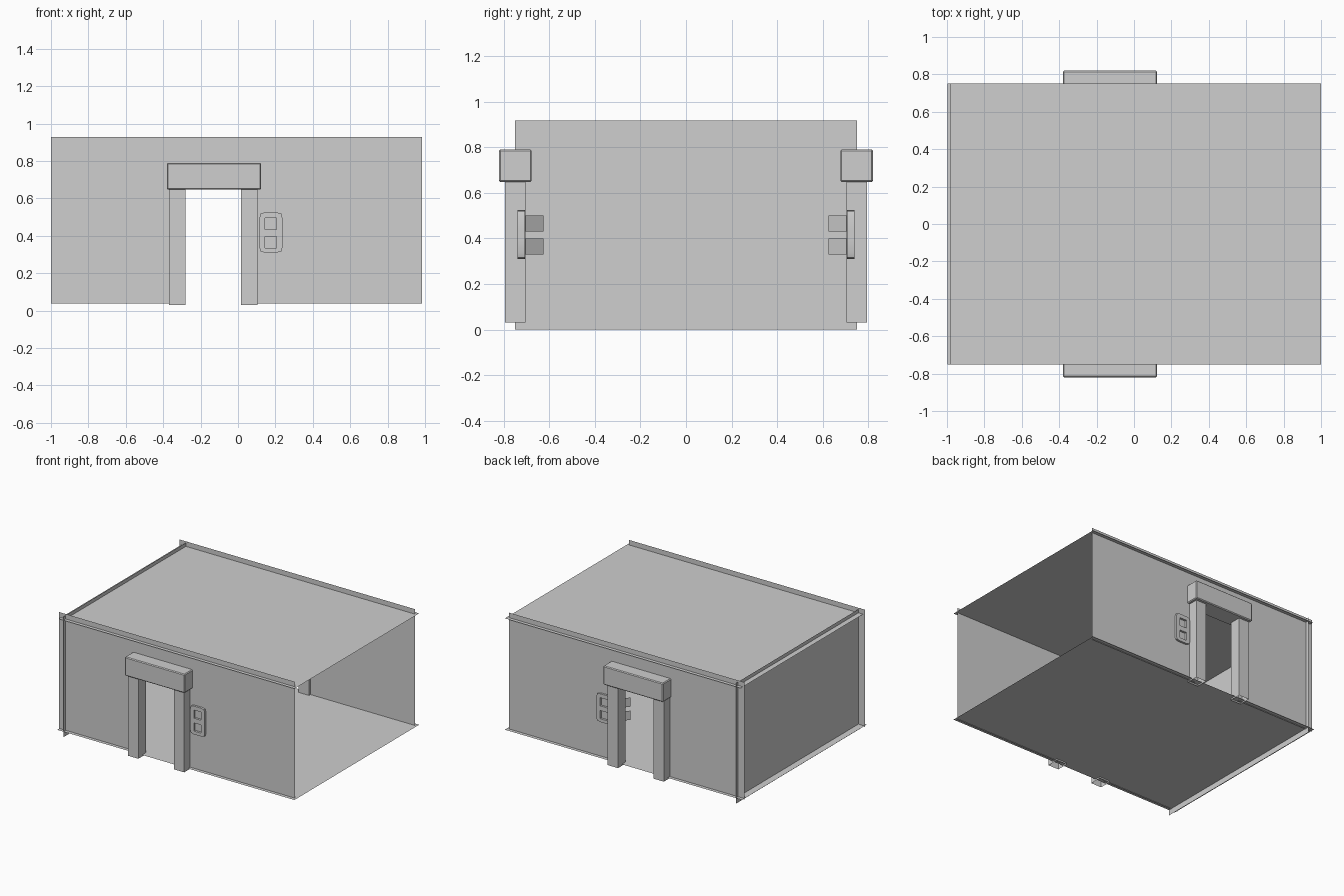
import bpy, bmesh

cube = bpy.data.objects.get("Cube")
if cube:
    bpy.data.objects.remove(cube, do_unlink=True)

grey = bpy.data.materials.new("plain_grey")
grey.use_nodes = True
colour = (0.62, 0.62, 0.62, 1)
grey.diffuse_color = colour
grey.node_tree.nodes["Principled BSDF"].inputs["Base Color"].default_value = colour


def finish(name, bm):
    mesh = bpy.data.meshes.new(name)
    bm.to_mesh(mesh)
    bm.free()
    mesh.materials.append(grey)
    obj = bpy.data.objects.new(name, mesh)
    bpy.context.scene.collection.objects.link(obj)
    return obj


def sheet(name, points, flip=False):
    """A single flat polygon."""
    bm = bmesh.new()
    face = bm.faces.new([bm.verts.new(p) for p in points])
    if flip:
        face.normal_flip()
    return finish(name, bm)


def side_box(name, side, x, y, z, bevel=0.0, open_ends=False):
    """A box mirrored to the front or back, optionally open top and bottom."""
    spans = (x, sorted((side * y[0], side * y[1])), z)
    bm = bmesh.new()
    bmesh.ops.create_cube(bm, size=1)
    for v in bm.verts:
        for i, (low, high) in enumerate(spans):
            v.co[i] = low if v.co[i] < 0 else high
    bm.normal_update()
    if bevel:
        bmesh.ops.bevel(bm, geom=bm.edges[:], offset=bevel, segments=1,
                        affect='EDGES')
    if open_ends:
        ends = [f for f in bm.faces if abs(f.normal.z) > 0.9]
        bmesh.ops.delete(bm, geom=ends, context='FACES_ONLY')
    return finish(name, bm)


def button_plate(name, side, y_in, y_out):
    """A plate with two square windows, cut from a grid of cells."""
    xs = (0.115, 0.145, 0.207, 0.237)
    zs = (0.31, 0.335, 0.397, 0.433, 0.495, 0.525)
    bm = bmesh.new()
    grid = [[bm.verts.new((x, side * y_in, z)) for z in zs] for x in xs]
    # Clip the outer corners
    for i, sx in ((0, 1), (-1, -1)):
        for j, sz in ((0, 1), (-1, -1)):
            grid[i][j].co.x += sx * 0.006
            grid[i][j].co.z += sz * 0.006
    cells = []
    for i in range(len(xs) - 1):
        for j in range(len(zs) - 1):
            if i != 1 or j % 2 == 0:
                cells.append(bm.faces.new((grid[i][j], grid[i + 1][j],
                                           grid[i + 1][j + 1], grid[i][j + 1])))
    extruded = bmesh.ops.extrude_face_region(bm, geom=cells, use_keep_orig=True)
    for item in extruded["geom"]:
        if isinstance(item, bmesh.types.BMVert):
            item.co.y = side * y_out
    bmesh.ops.recalc_face_normals(bm, faces=bm.faces[:])
    obj = finish(name, bm)
    obj.data.shade_smooth()
    bpy.ops.object.select_all(action='DESELECT')
    obj.select_set(True)
    bpy.context.view_layer.objects.active = obj
    bpy.ops.object.shade_smooth_by_angle()


# Room shell: floor, ceiling and one closed end
HALF = 0.75
WALL = 0.723
for name, x, z in (("floor", -0.997, 0.043), ("ceiling", -0.985, 0.89)):
    sheet(name, [(x, -HALF, z), (1, -HALF, z), (1, HALF, z), (x, HALF, z)])
sheet("end_wall", [(-0.945, -HALF, 0), (-0.945, HALF, 0),
                   (-0.945, HALF, 0.917), (-0.945, -HALF, 0.917)])

for label, side in (("front", -1), ("back", 1)):
    # Long wall with its doorway cut out
    outline = [(-1, 0.037), (-0.33, 0.037), (-0.33, 0.7), (0.06, 0.7),
               (0.06, 0.037), (0.985, 0.037), (0.985, 0.928), (-1, 0.928)]
    sheet(label + "_wall", [(x, side * WALL, z) for x, z in outline], side > 0)

    # Door surround
    for post, x in (("right", -0.37), ("left", 0.016)):
        side_box(f"{label}_{post}_door_post", side, (x, x + 0.088),
                 (0.705, 0.795), (0.031, 0.67), open_ends=True)
    side_box(label + "_door_lintel", side, (-0.38, 0.124), (0.677, 0.82),
             (0.647, 0.79), 0.006)

    # Button plate set through the wall
    button_plate(label + "_button_plate", side, 0.706, 0.739)

    # Slanted button panels behind the door post
    for i, z in enumerate((0.33, 0.43)):
        sheet(f"{label}_button_panel_{i}",
              [(0.09, side * 0.705, z), (0.03, side * 0.625, z),
               (0.03, side * 0.625, z + 0.07), (0.09, side * 0.705, z + 0.07)],
              side < 0)
